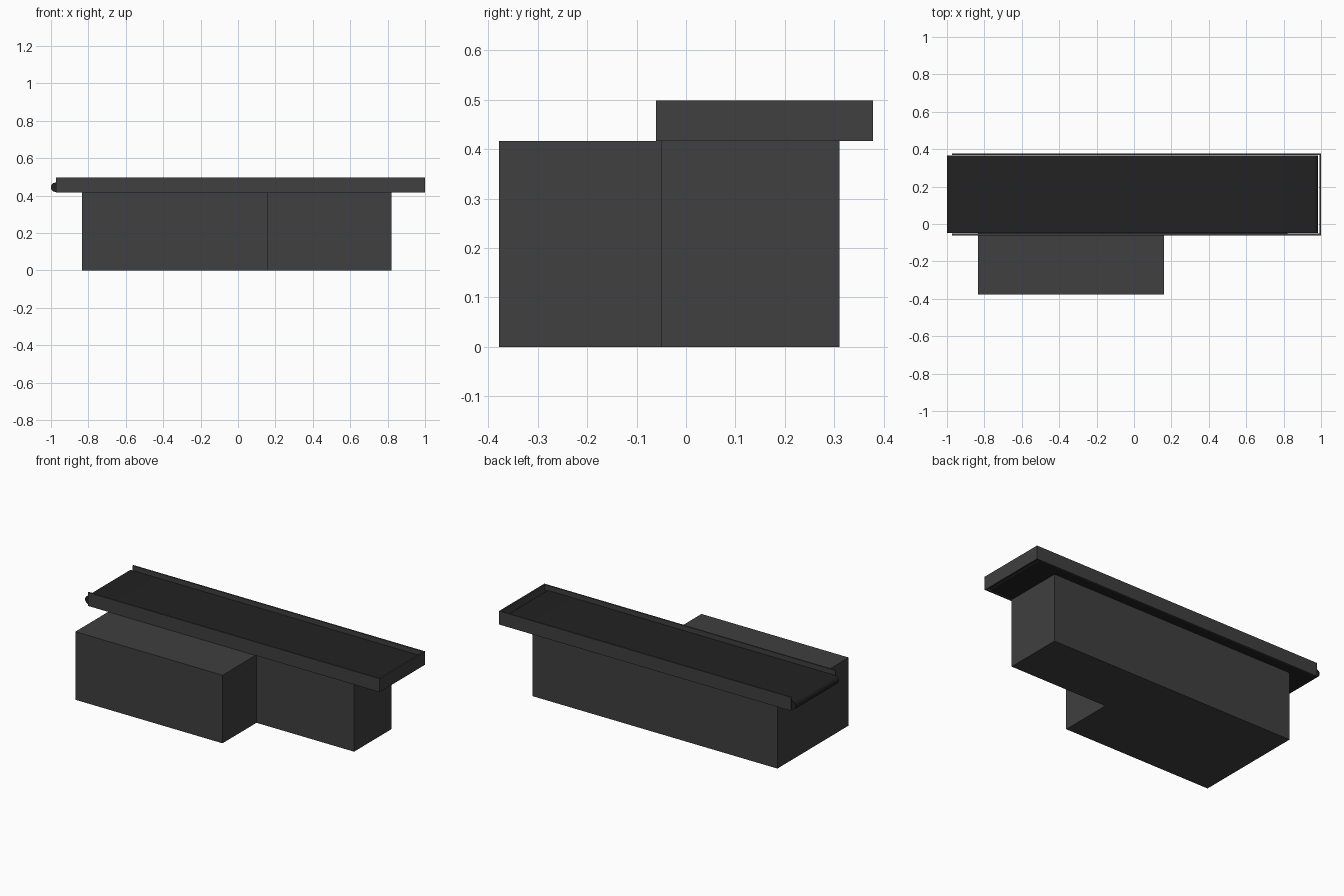
import bpy, bmesh, math
from mathutils import Vector

cube = bpy.data.objects.get("Cube")
if cube:
    bpy.data.objects.remove(cube, do_unlink=True)


def material(name, value):
    mat = bpy.data.materials.new(name)
    mat.use_nodes = True
    color = (value, value, value, 1)
    mat.diffuse_color = color
    bsdf = mat.node_tree.nodes["Principled BSDF"]
    bsdf.inputs["Base Color"].default_value = color
    return mat


def prism(name, points, direction, mat):
    """Extrude a closed outline along a vector."""
    bm = bmesh.new()
    face = bm.faces.new([bm.verts.new(p) for p in points])
    result = bmesh.ops.extrude_face_region(bm, geom=[face])
    moved = [v for v in result["geom"] if isinstance(v, bmesh.types.BMVert)]
    bmesh.ops.translate(bm, verts=moved, vec=Vector(direction))
    bmesh.ops.recalc_face_normals(bm, faces=bm.faces)
    mesh = bpy.data.meshes.new(name)
    bm.to_mesh(mesh)
    bm.free()
    mesh.materials.append(mat)
    obj = bpy.data.objects.new(name, mesh)
    bpy.context.collection.objects.link(obj)
    return obj


charcoal = material("charcoal panel", 0.05)
rubber = material("black rubber", 0.016)

# L-shaped cabinet under the belt
LEFT, RIGHT, STEP = -0.835, 0.82, 0.16
FRONT, MIDDLE, BACK = -0.378, -0.05, 0.31
outline = [(LEFT, FRONT, 0), (STEP, FRONT, 0), (STEP, MIDDLE, 0),
           (RIGHT, MIDDLE, 0), (RIGHT, BACK, 0), (LEFT, BACK, 0)]
prism("cabinet", outline, (0, 0, 0.416), charcoal)

# U-shaped frame: two side rails joined by an end plate
X0, X1, Y0, Y1, T = -0.973, 1.0, -0.061, 0.378, 0.009
frame = [(X0, Y0), (X1, Y0), (X1, Y1), (X0, Y1),
         (X0, Y1 - T), (X1 - T, Y1 - T), (X1 - T, Y0 + T), (X0, Y0 + T)]
prism("belt_frame", [(x, y, 0.416) for x, y in frame], (0, 0, 0.082), charcoal)

# Endless belt with rounded ends
R, Z = 0.025, 0.445
belt = []
for center, start in ((0.96, -90), (-0.975, 90)):
    for i in range(13):
        a = math.radians(start + i * 15)
        belt.append((center + R * math.cos(a), Y0 + T + 0.003, Z + R * math.sin(a)))
belt_obj = prism("conveyor_belt", belt, (0, Y1 - Y0 - 2 * T - 0.006, 0), rubber)
bpy.context.view_layer.objects.active = belt_obj
belt_obj.select_set(True)
bpy.ops.object.shade_smooth_by_angle(angle=math.radians(40))
